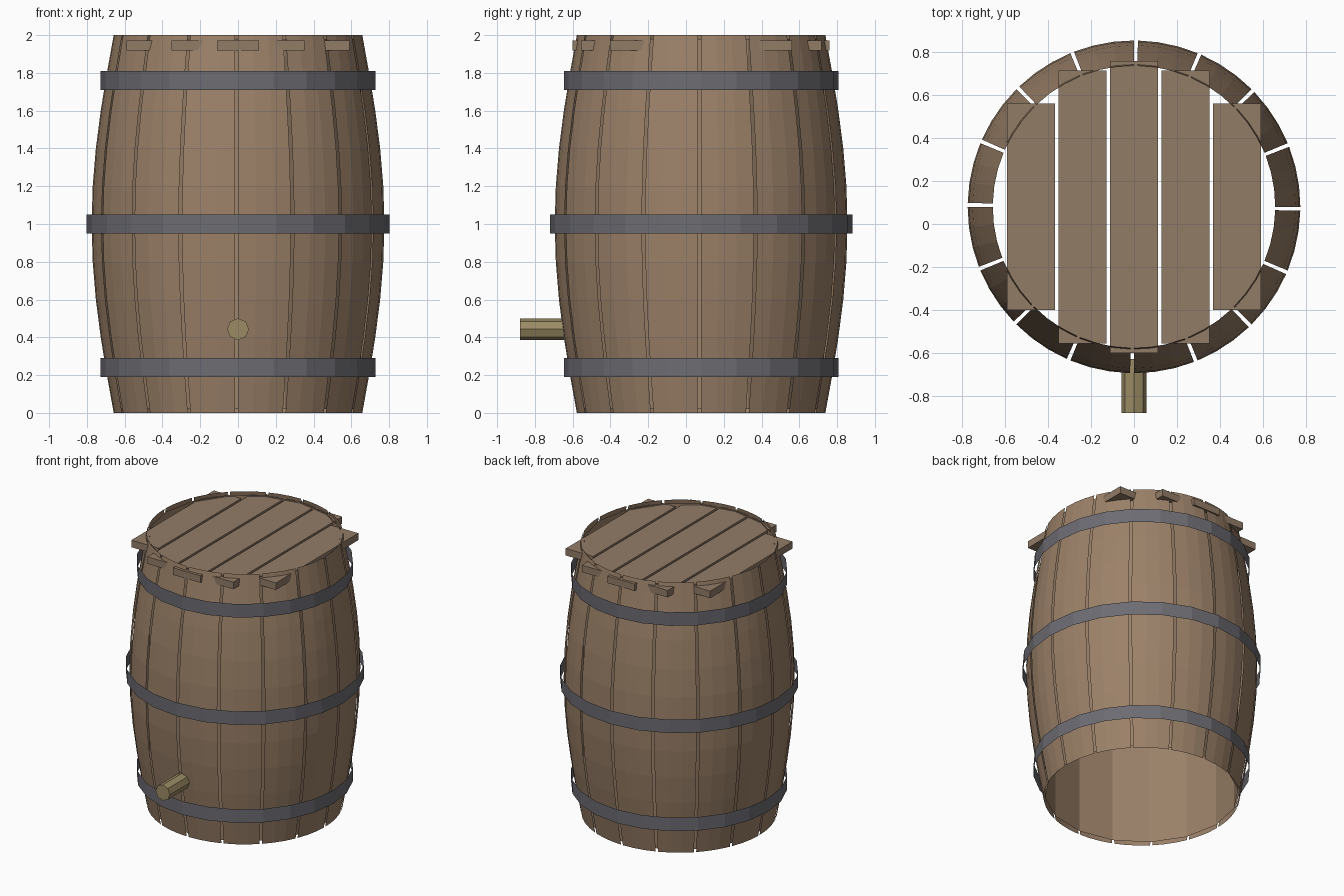
import bpy, bmesh, math
from mathutils import Matrix

if "Cube" in bpy.data.objects:
    bpy.data.objects.remove(bpy.data.objects["Cube"])

CY = 0.08            # barrel axis sits behind the origin because of the spout
N_STAVES = 16
ROWS, COLS = 10, 3


def material(name, rgb):
    m = bpy.data.materials.new(name)
    m.diffuse_color = (*rgb, 1)
    m.use_nodes = True
    m.node_tree.nodes["Principled BSDF"].inputs["Base Color"].default_value = m.diffuse_color
    return m


WOOD = material("stave_wood", (0.33, 0.22, 0.14))
LID = material("lid_wood", (0.29, 0.20, 0.135))
IRON = material("iron", (0.15, 0.15, 0.17))
BRASS = material("brass", (0.33, 0.26, 0.13))


def finish(name, bm, mat):
    me = bpy.data.meshes.new(name)
    bm.to_mesh(me)
    bm.free()
    me.materials.append(mat)
    ob = bpy.data.objects.new(name, me)
    bpy.context.collection.objects.link(ob)
    return ob


def radius(z):
    return 0.658 + 0.117 * math.sin(math.pi * z / 2)


def sheet(name, mat, r_of_z, zs, angles):
    """Thin curved sheet around the barrel axis."""
    bm = bmesh.new()
    grid = [[bm.verts.new((r_of_z(z) * math.cos(a), CY + r_of_z(z) * math.sin(a), z))
             for a in angles] for z in zs]
    for lo, hi in zip(grid, grid[1:]):
        for i in range(len(angles) - 1):
            bm.faces.new((lo[i], lo[i + 1], hi[i + 1], hi[i]))
    bmesh.ops.remove_doubles(bm, verts=bm.verts, dist=1e-5)
    return finish(name, bm, mat)


def ring(n):
    return [2 * math.pi * i / n for i in range(n + 1)]


# Bulging staves with a narrow gap after each one
step = 2 * math.pi / N_STAVES
heights = [2 * i / ROWS for i in range(ROWS + 1)]
for k in range(N_STAVES):
    angs = [step * (k + 0.94 * j / COLS) for j in range(COLS + 1)]
    sheet(f"stave_{k + 1}", WOOD, radius, heights, angs)

# Straight inner lining behind the gaps
sheet("inner_lining", WOOD, lambda z: 0.65, [0.02, 1.98], ring(16))

# Open iron hoops
for name, z in (("lower", 0.24), ("middle", 1.0), ("upper", 1.76)):
    r = radius(z) + 0.026
    sheet(f"{name}_hoop", IRON, lambda _, r=r: r, [z - 0.05, z + 0.05], ring(24))

# Lid planks, cut to follow the round top
for i in range(-2, 3):
    x = 0.24 * i
    length = 2 * math.sqrt(0.68 ** 2 - x * x)
    bm = bmesh.new()
    bmesh.ops.create_cube(bm, size=1, matrix=Matrix.Translation((x, CY, 1.945))
                          @ Matrix.Diagonal((0.223, length, 0.052, 1)))
    finish(f"lid_plank_{i + 3}", bm, LID)

# Eight-sided spout
bm = bmesh.new()
bmesh.ops.create_cone(bm, cap_ends=True, segments=8, radius1=0.058, radius2=0.058, depth=0.25,
                      matrix=Matrix.Translation((0, -0.755, 0.443))
                      @ Matrix.Rotation(math.pi / 2, 4, 'X'))
finish("spout", bm, BRASS)
